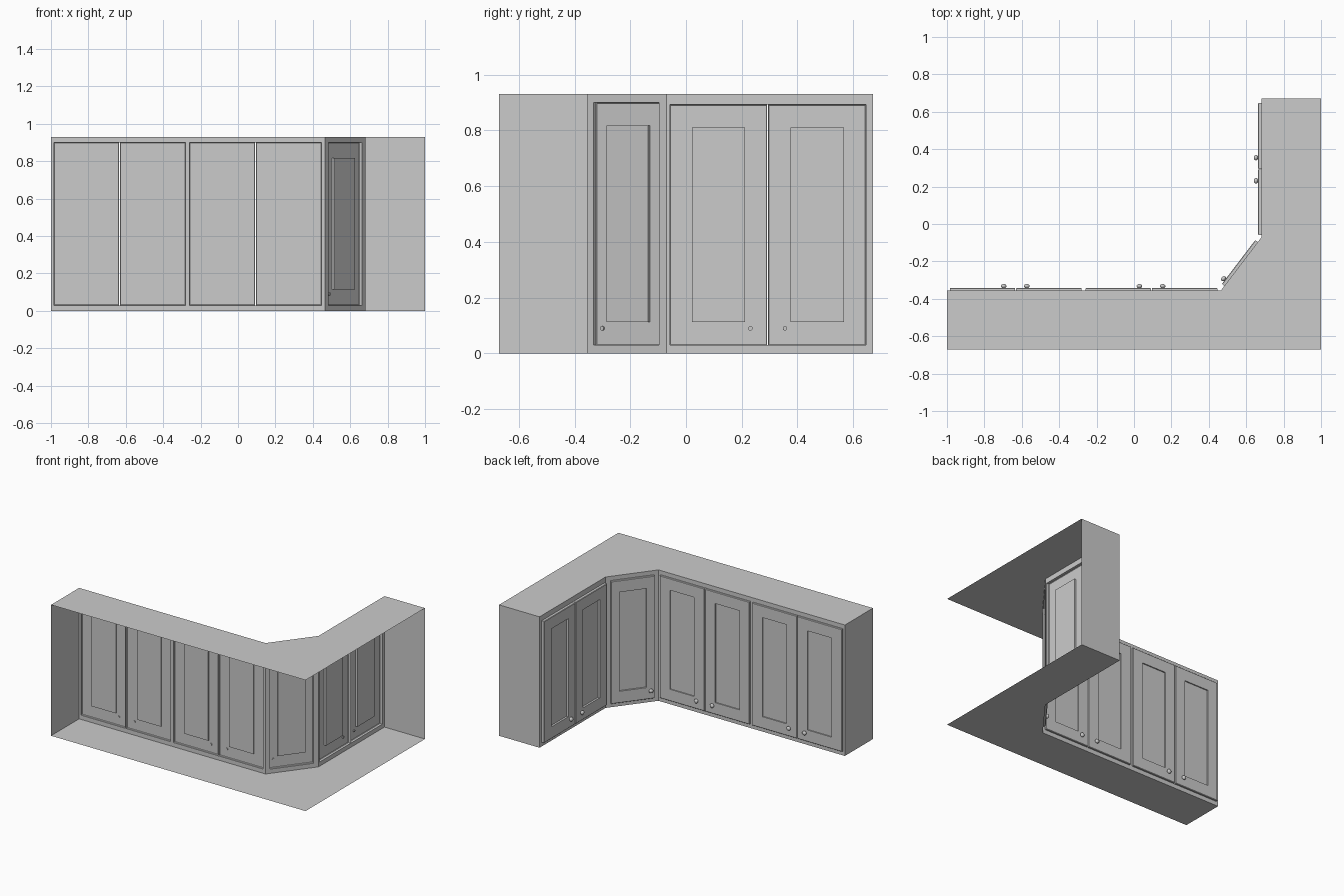
import bpy, bmesh
from math import pi
from mathutils import Matrix, Vector

if "Cube" in bpy.data.objects:
    bpy.data.objects.remove(bpy.data.objects["Cube"])

H = 0.93
# inner (door side) outline of the L-shaped wall cabinet
A, B, C, D = (-1, -0.355), (0.465, -0.355), (0.682, -0.07), (0.682, 0.67)


def finish(name, bm, matrix=None, normals=False):
    if normals:
        bmesh.ops.recalc_face_normals(bm, faces=bm.faces)
    me = bpy.data.meshes.new(name)
    bm.to_mesh(me)
    bm.free()
    ob = bpy.data.objects.new(name, me)
    bpy.context.collection.objects.link(ob)
    if matrix:
        ob.matrix_world = matrix
    return ob


def wall_matrix(p, q):
    """Local x runs along the wall, y points out of the doors, z is up."""
    u = Vector((q[0] - p[0], q[1] - p[1], 0))
    length = u.length
    u.normalize()
    n = Vector((-u.y, u.x, 0))
    m = Matrix((u, n, Vector((0, 0, 1)))).transposed().to_4x4()
    m.translation = Vector((p[0], p[1], 0))
    return m, length


def rect(bm, x0, x1, z0, z1, y):
    return [bm.verts.new(c) for c in
            ((x0, y, z0), (x1, y, z0), (x1, y, z1), (x0, y, z1))]


def face_frame(name, m, length, openings, z0, z1):
    bm = bmesh.new()
    bm.faces.new(rect(bm, 0, length, 0, z0, 0)[::-1])
    bm.faces.new(rect(bm, 0, length, z1, H, 0)[::-1])
    edges = [0] + [e for o in openings for e in o] + [length]
    for a, b in zip(edges[::2], edges[1::2]):
        bm.faces.new(rect(bm, a, b, z0, z1, 0)[::-1])
    finish(name, bm, m)


def door(name, m, x0, x1, z0, z1, t, inset, recess, knob_x):
    # open-backed door skin: edge, small chamfer, flat border, recessed panel
    bm = bmesh.new()
    c = 0.003
    rings = [rect(bm, x0 + i, x1 - i, z0 + k, z1 - k, y) for i, k, y in (
        (0, 0, 0), (0, 0, t - c), (c, c, t),
        (inset, 0.083, t), (inset, 0.083, t - recess))]
    for r, s in zip(rings, rings[1:]):
        for i in range(4):
            j = (i + 1) % 4
            bm.faces.new((r[i], s[i], s[j], r[j]))
    bm.faces.new(rings[-1][::-1])
    finish(name, bm, m, normals=True)
    # round knob on a short stem that passes through the door
    bm = bmesh.new()
    bmesh.ops.create_uvsphere(
        bm, u_segments=20, v_segments=12, radius=0.015,
        matrix=Matrix.Translation((knob_x, t + 0.01, 0.09)) @ Matrix.Diagonal((1, 0.75, 1, 1)))
    bmesh.ops.create_cone(
        bm, cap_ends=True, segments=16, radius1=0.008, radius2=0.008, depth=0.014,
        matrix=Matrix.Translation((knob_x, t + 0.001, 0.09)) @ Matrix.Rotation(pi / 2, 4, 'X'))
    for f in bm.faces:
        f.smooth = len(f.verts) < 5 and abs(f.normal.y) < 0.999
    finish(name + "_knob", bm, m)


# carcass: top, bottom and two end panels, open against the room walls
bm = bmesh.new()
outline = [(-1, -0.67), (1, -0.67), (1, 0.67), D, C, B, A]
low = [bm.verts.new((x, y, 0)) for x, y in outline]
top = [bm.verts.new((x, y, H)) for x, y in outline]
bm.faces.new(low[::-1])
bm.faces.new(top)
for i, j in ((2, 3), (6, 0)):
    bm.faces.new((low[i], low[j], top[j], top[i]))
finish("cabinet_carcass", bm)

# long run: two pairs of doors
m, length = wall_matrix(A, B)
face_frame("long_face_frame", m, length, [(0.015, 0.72), (0.74, 1.447)], 0.03, 0.9)
for i, s in enumerate((0.015, 0.741)):
    door(f"long_door_{2*i+1}", m, s, s + 0.35, 0.03, 0.9, 0.013, 0.08, 0.008, s + 0.288)
    door(f"long_door_{2*i+2}", m, s + 0.355, s + 0.705, 0.03, 0.9, 0.013, 0.08, 0.008, s + 0.412)

# diagonal corner: single door
m, length = wall_matrix(B, C)
face_frame("corner_face_frame", m, length, [(0.03, 0.325)], 0.03, 0.9)
door("corner_door", m, 0.03, 0.325, 0.03, 0.9, 0.017, 0.055, 0.012, 0.058)

# short run: one pair of doors
m, length = wall_matrix(C, D)
face_frame("short_face_frame", m, length, [(0.012, 0.716)], 0.03, 0.893)
door("short_door_1", m, 0.012, 0.361, 0.03, 0.893, 0.02, 0.08, 0.014, 0.301)
door("short_door_2", m, 0.365, 0.716, 0.03, 0.893, 0.02, 0.08, 0.014, 0.425)
